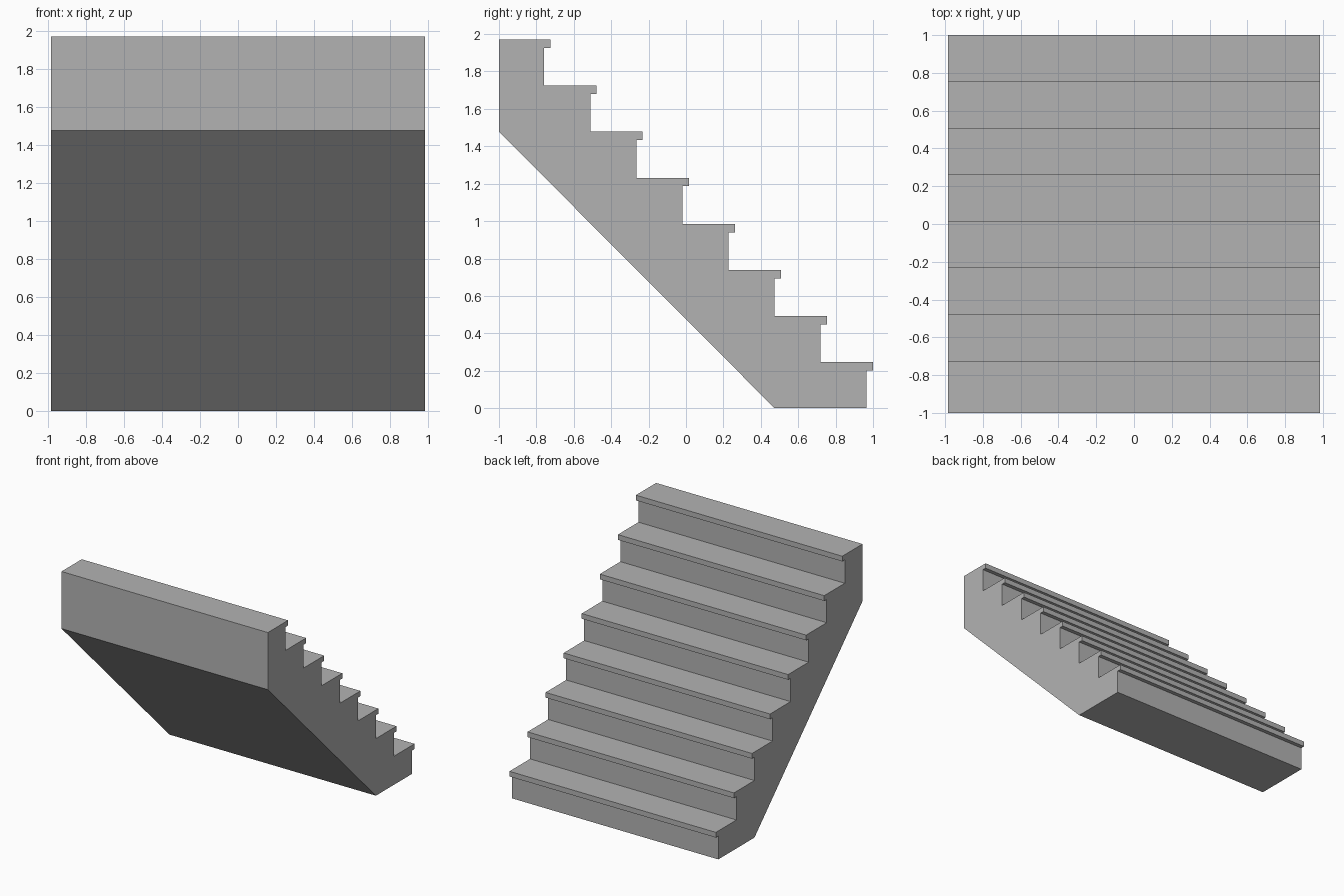
import bpy
import bmesh

if "Cube" in bpy.data.objects:
    bpy.data.objects.remove(bpy.data.objects["Cube"])

STEPS = 8
RISE = 0.2463      # height and depth of each step
NOSE = 0.034       # tread overhang
THICK = 0.045      # tread lip thickness
HALF_W = 0.985

# Side profile (y, z): stepped top, then vertical back and sloped underside
profile = []
for i in range(STEPS):
    nose_y = 1.0 - i * RISE
    riser_y = nose_y - NOSE
    top = (i + 1) * RISE
    profile += [(riser_y, i * RISE), (riser_y, top - THICK),
                (nose_y, top - THICK), (nose_y, top)]
profile += [(-1.0, STEPS * RISE), (-1.0, (STEPS - 2) * RISE),
            (1.0 - NOSE - 2 * RISE, 0.0)]

# Staircase: profile extruded across the width
bm = bmesh.new()
side = bm.faces.new([bm.verts.new((-HALF_W, y, z)) for y, z in profile])
ext = bmesh.ops.extrude_face_region(bm, geom=[side], use_keep_orig=True)
moved = [v for v in ext["geom"] if isinstance(v, bmesh.types.BMVert)]
bmesh.ops.translate(bm, verts=moved, vec=(2 * HALF_W, 0, 0))
bmesh.ops.recalc_face_normals(bm, faces=bm.faces[:])
mesh = bpy.data.meshes.new("staircase")
bm.to_mesh(mesh)
bm.free()

# Single grey finish
grey = bpy.data.materials.new("grey")
grey.diffuse_color = (0.45, 0.45, 0.45, 1.0)
grey.use_nodes = True
grey.node_tree.nodes["Principled BSDF"].inputs["Base Color"].default_value = grey.diffuse_color
mesh.materials.append(grey)
stairs = bpy.data.objects.new("staircase", mesh)
bpy.context.collection.objects.link(stairs)
